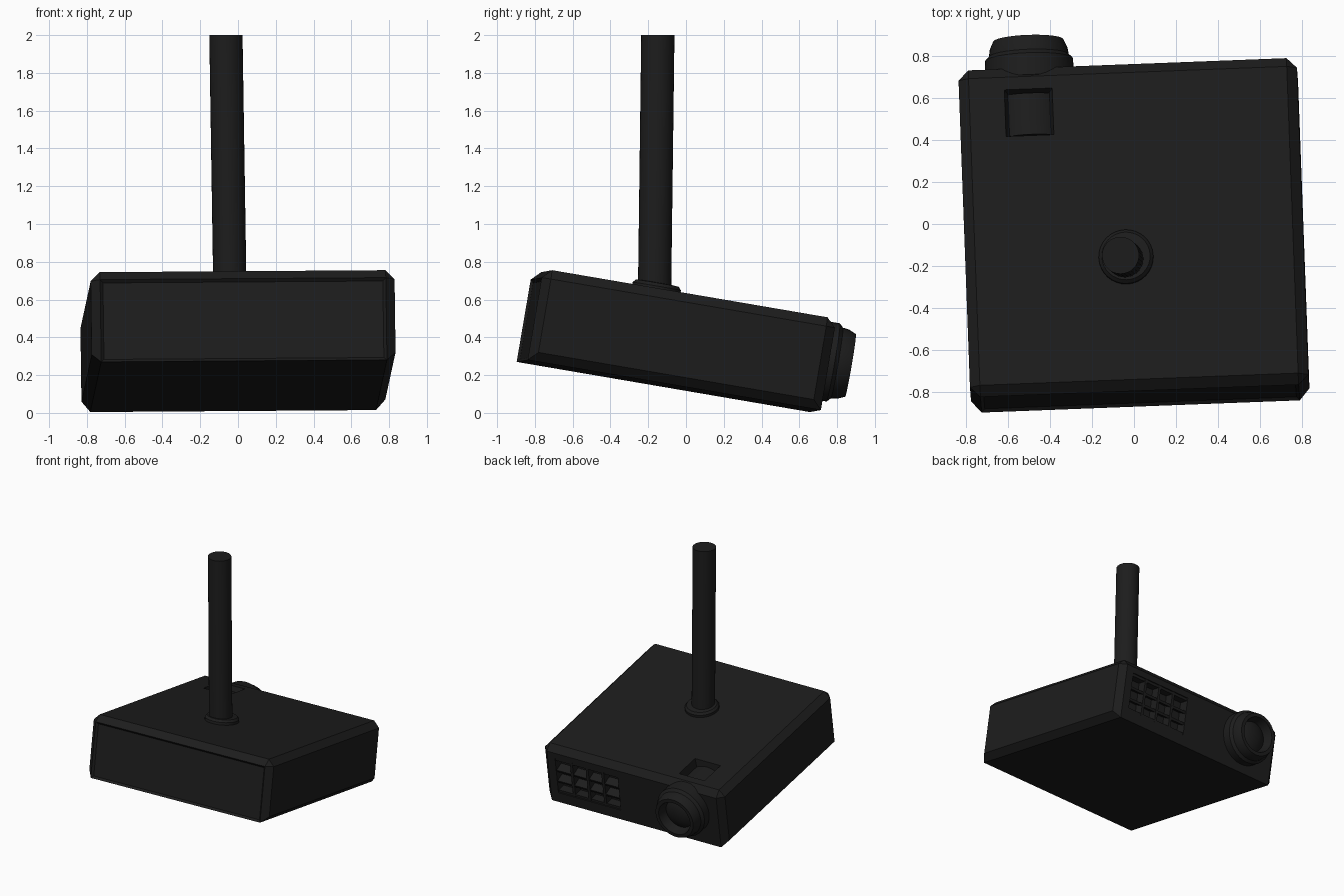
import bpy, bmesh, math
from mathutils import Matrix, Vector

if "Cube" in bpy.data.objects:
    bpy.data.objects.remove(bpy.data.objects["Cube"])

R = math.radians
# Overall pose of the hanging unit: turned a little, nose tipped down
POSE = (Matrix.Translation((0, -0.05, 0.384)) @ Matrix.Rotation(R(2.2), 4, 'Z')
        @ Matrix.Rotation(R(-0.4), 4, 'Y') @ Matrix.Rotation(R(-9.7), 4, 'X'))
W, L, H, C = 0.805, 0.788, 0.245, 0.048

black = bpy.data.materials.new("black_plastic")
black.diffuse_color = (0.012, 0.012, 0.012, 1)
black.use_nodes = True
black.node_tree.nodes["Principled BSDF"].inputs["Base Color"].default_value = black.diffuse_color


def finish(name, bm, pose=POSE, smooth=False):
    bmesh.ops.recalc_face_normals(bm, faces=bm.faces)
    me = bpy.data.meshes.new(name)
    bm.to_mesh(me)
    bm.free()
    me.materials.append(black)
    ob = bpy.data.objects.new(name, me)
    bpy.context.collection.objects.link(ob)
    ob.matrix_world = pose
    if smooth:
        bpy.ops.object.select_all(action='DESELECT')
        ob.select_set(True)
        bpy.context.view_layer.objects.active = ob
        bpy.ops.object.shade_smooth_by_angle(angle=R(30))
    return ob


def add_box(bm, centre, size, tilt=0):
    m = (Matrix.Translation(centre) @ Matrix.Rotation(tilt, 4, 'X')
         @ Matrix.Diagonal((*size, 1)))
    return bmesh.ops.create_cube(bm, size=1, matrix=m)["verts"]


def lathe(name, profile, place, pose=POSE, n=32):
    # Revolve (radius, height) points around local z
    bm = bmesh.new()
    rings = [[bm.verts.new(place @ Vector((r * math.cos(2 * math.pi * i / n),
                                           r * math.sin(2 * math.pi * i / n), h)))
              for i in range(n)] for r, h in profile]
    for a, b in zip(rings, rings[1:]):
        for i in range(n):
            j = (i + 1) % n
            bm.faces.new((a[i], a[j], b[j], b[i]))
    bm.faces.new(rings[0])
    bm.faces.new(rings[-1])
    return finish(name, bm, pose, True)


# Body: chamfered box, the lower front and back edges stay sharp
bm = bmesh.new()
add_box(bm, (0, 0, 0), (2 * W, 2 * L, 2 * H))
edges = []
for e in bm.edges:
    mid = (e.verts[0].co + e.verts[1].co) / 2
    if not (mid.z < -0.1 and abs(mid.y) > 0.1):
        edges.append(e)
bmesh.ops.bevel(bm, geom=edges, offset=C, segments=1, affect='EDGES', profile=0.5)
bm.normal_update()
# Shallow recessed front panel
front = [f for f in bm.faces if f.normal.y < -0.99]
bmesh.ops.inset_region(bm, faces=front, thickness=0.022)
for v in {v for f in front for v in f.verts}:
    v.co.y += 0.015
body = finish("projector_body", bm)

# Cutters: vent opening and tapered lens control well
GX, GZ, GW, GH = 0.41, -0.005, 0.56, 0.31
bm = bmesh.new()
add_box(bm, (GX, L, GZ), (GW, 0.16, GH))
vent_cut = finish("vent_cutter", bm)
WX, WY = -0.475, 0.567
bm = bmesh.new()
for v in add_box(bm, (WX, WY, H), (0.265, 0.25, 0.17)):
    if v.co.z < H:
        v.co.x = WX + (v.co.x - WX) * 0.72
        v.co.y = WY + (v.co.y - WY) * 0.8
well_cut = finish("well_cutter", bm)

bpy.context.view_layer.objects.active = body
for cutter in (vent_cut, well_cut):
    cutter.hide_render = True
    mod = body.modifiers.new(cutter.name, 'BOOLEAN')
    mod.operation = 'DIFFERENCE'
    mod.solver = 'EXACT'
    mod.object = cutter
    bpy.ops.object.modifier_apply(modifier=mod.name)
    bpy.data.objects.remove(cutter)

# Vent grille: upright bars and slanted slats
bm = bmesh.new()
for i in range(1, 4):
    add_box(bm, (GX - GW / 2 + GW * i / 4, L - 0.04, GZ), (0.022, 0.07, GH))
for i in range(4):
    add_box(bm, (GX, L - 0.042, GZ - GH / 2 + 0.012 + (GH - 0.024) * i / 3),
            (GW, 0.07, 0.02), R(-20) if 0 < i < 3 else 0)
finish("vent_grille", bm)

# Lens barrel with a hollow mouth, axis along local y
LX, LZ = -0.468, 0.031
along_y = Matrix.Rotation(R(-90), 4, 'X')
lens = Matrix.Translation((LX, 0, LZ)) @ along_y
lathe("lens_barrel", [(0.2, 0.74), (0.21, 0.75), (0.21, 0.855), (0.19, 0.875), (0.185, 0.91),
                      (0.168, 0.948), (0.14, 0.948), (0.12, 0.87)], lens)
# Glass dome inside the mouth
lathe("lens_glass", [(0.125, 0.86), (0.12, 0.875), (0.09, 0.892), (0.05, 0.902),
                     (0.015, 0.906)], lens)
# Focus ring seen inside the control well
lathe("focus_ring", [(0.175, WY - 0.1), (0.175, WY + 0.1)], lens)

# Ceiling mount: collar follows the body, pole is nearly upright
lathe("mount_collar", [(0.13, 0.22), (0.13, 0.265), (0.115, 0.282), (0.09, 0.284)],
      Matrix.Translation((-0.04, -0.15, 0)))
base, top = Vector((-0.042, -0.167, 0.6)), Vector((-0.064, -0.149, 2.0))
axis = top - base
shear = Matrix.Translation(base)
shear[0][2], shear[1][2] = axis.x / axis.z, axis.y / axis.z
lathe("mount_pole", [(0.088, 0), (0.088, axis.z)], shear, Matrix.Identity(4))
